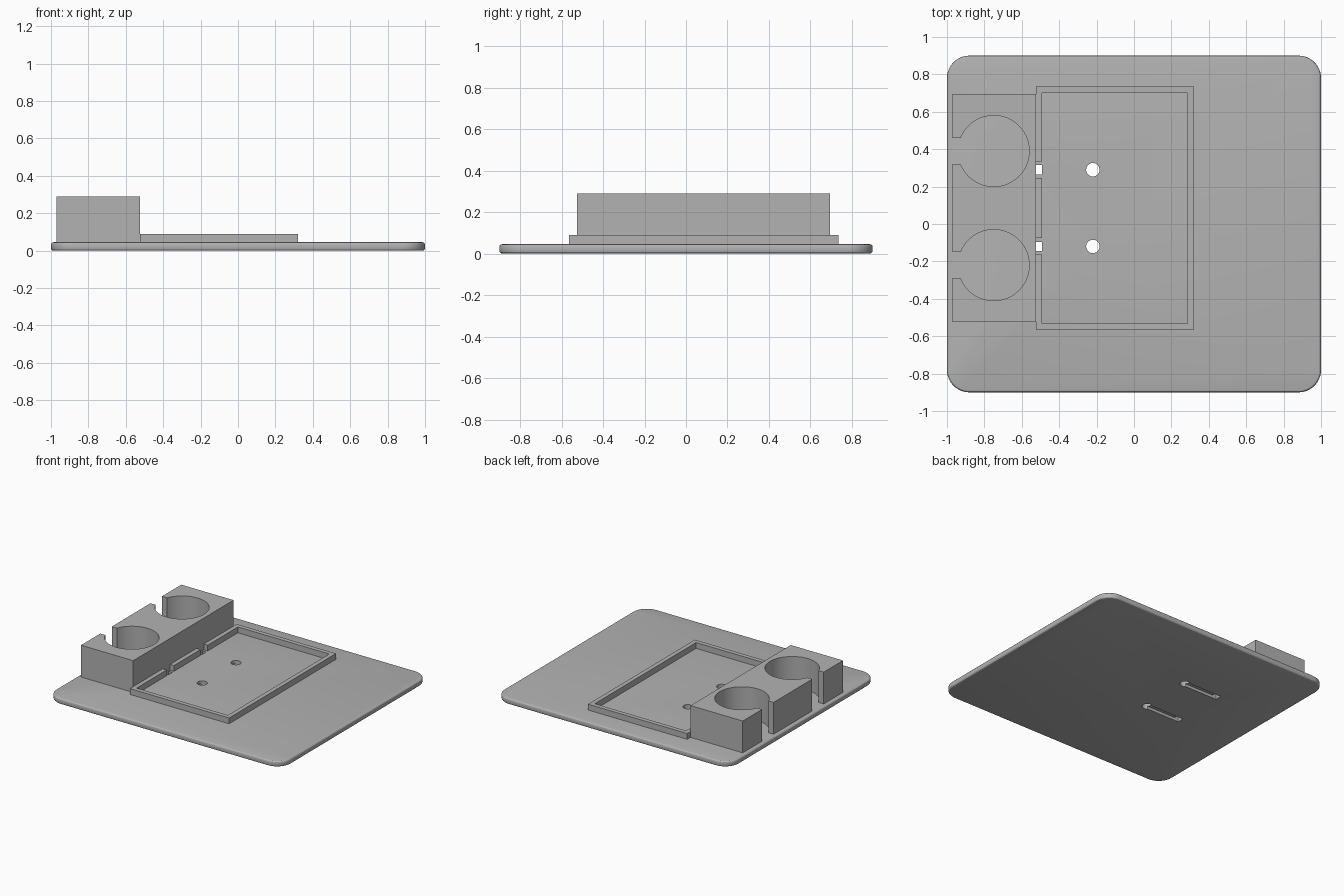
import bpy, bmesh, math

cube = bpy.data.objects.get("Cube")
if cube:
    bpy.data.objects.remove(cube, do_unlink=True)

grey = bpy.data.materials.new("plain_grey")
grey.use_nodes = True
colour = (0.45, 0.45, 0.45, 1)
grey.diffuse_color = colour
grey.node_tree.nodes["Principled BSDF"].inputs["Base Color"].default_value = colour


def arc(cx, cy, r, start, end, steps):
    """Points along an arc, angles in degrees."""
    angles = [math.radians(start + (end - start) * i / steps) for i in range(steps + 1)]
    return [(cx + r * math.cos(a), cy + r * math.sin(a)) for a in angles]


def rect(x0, x1, y0, y1):
    return [(x0, y0), (x1, y0), (x1, y1), (x0, y1)]


def prism(name, outlines, z0, z1):
    """Extrude one or more flat outlines from z0 to z1."""
    bm = bmesh.new()
    for pts in outlines:
        face = bm.faces.new([bm.verts.new((x, y, z0)) for x, y in pts])
        top = bmesh.ops.extrude_face_region(bm, geom=[face])["geom"]
        for v in top:
            if isinstance(v, bmesh.types.BMVert):
                v.co.z = z1
    bmesh.ops.recalc_face_normals(bm, faces=bm.faces)
    mesh = bpy.data.meshes.new(name)
    bm.to_mesh(mesh)
    bm.free()
    mesh.materials.append(grey)
    obj = bpy.data.objects.new(name, mesh)
    bpy.context.collection.objects.link(obj)
    return obj


def activate(obj):
    bpy.ops.object.select_all(action="DESELECT")
    obj.select_set(True)
    bpy.context.view_layer.objects.active = obj


TOP = 0.045
WALL_X, WALL_IN = -0.525, -0.492
HOLE_X, HOLE_R = -0.22, 0.036
hole_ys = (-0.12, 0.29)

# Base plate with rounded corners and softened rim
corner = 0.12
plate_outline = []
for i, (sx, sy) in enumerate([(1, 1), (-1, 1), (-1, -1), (1, -1)]):
    plate_outline += arc(sx * (1 - corner), sy * (0.9 - corner), corner,
                         90 * i, 90 * i + 90, 12)
plate = prism("base_plate", [plate_outline], 0, TOP)
bevel = plate.modifiers.new("rim", "BEVEL")
bevel.width = 0.014
bevel.segments = 3
bevel.limit_method = "ANGLE"

# Cable passages: round hole, square hole and the groove joining them below
cutters = [
    prism("round_cutter", [arc(HOLE_X, y, HOLE_R, 0, 345, 23) for y in hole_ys], -0.1, 0.1),
    prism("square_cutter", [rect(WALL_X + 0.001, WALL_IN, y - 0.025, y + 0.025)
                            for y in hole_ys], -0.1, 0.1),
    prism("groove_cutter", [rect(WALL_X + 0.001, HOLE_X, y - 0.025, y + 0.025)
                            for y in hole_ys], -0.1, 0.022),
]
activate(plate)
bpy.ops.object.modifier_apply(modifier="rim")
for cutter in cutters:
    cut = plate.modifiers.new("cut", "BOOLEAN")
    cut.operation = "DIFFERENCE"
    cut.solver = "EXACT"
    cut.object = cutter
    bpy.ops.object.modifier_apply(modifier="cut")
    bpy.data.objects.remove(cutter, do_unlink=True)

# Holder block with two round bores open through slots on the outer side
X0, Y0, Y1 = -0.97, -0.525, 0.695
bore_r, slot = 0.19, 0.07
gap = math.degrees(math.asin(slot / bore_r))
block_outline = [(X0, Y0), (WALL_X, Y0), (WALL_X, Y1), (X0, Y1)]
for cy in (0.39, -0.22):
    block_outline.append((X0, cy + slot))
    block_outline += arc(-0.75, cy, bore_r, 180 - gap, gap - 180, 48)
    block_outline.append((X0, cy - slot))
block = prism("holder_block", [block_outline], TOP, 0.29)

# Tray wall, with two notches on the side next to the block
x1, y0, y1, thick, notch = 0.32, -0.565, 0.735, 0.034, 0.044
low, high = hole_ys
frame = [(WALL_X, low - notch), (WALL_X, y0), (x1, y0), (x1, y1), (WALL_X, y1),
         (WALL_X, high + notch), (WALL_IN, high + notch), (WALL_IN, y1 - thick),
         (x1 - thick, y1 - thick), (x1 - thick, y0 + thick),
         (WALL_IN, y0 + thick), (WALL_IN, low - notch)]
middle = rect(WALL_X, WALL_IN, low + notch, high - notch)
tray = prism("tray_wall", [frame, middle], TOP, 0.09)

for obj in (plate, block, tray):
    activate(obj)
    bpy.ops.object.shade_smooth_by_angle(angle=math.radians(25))
